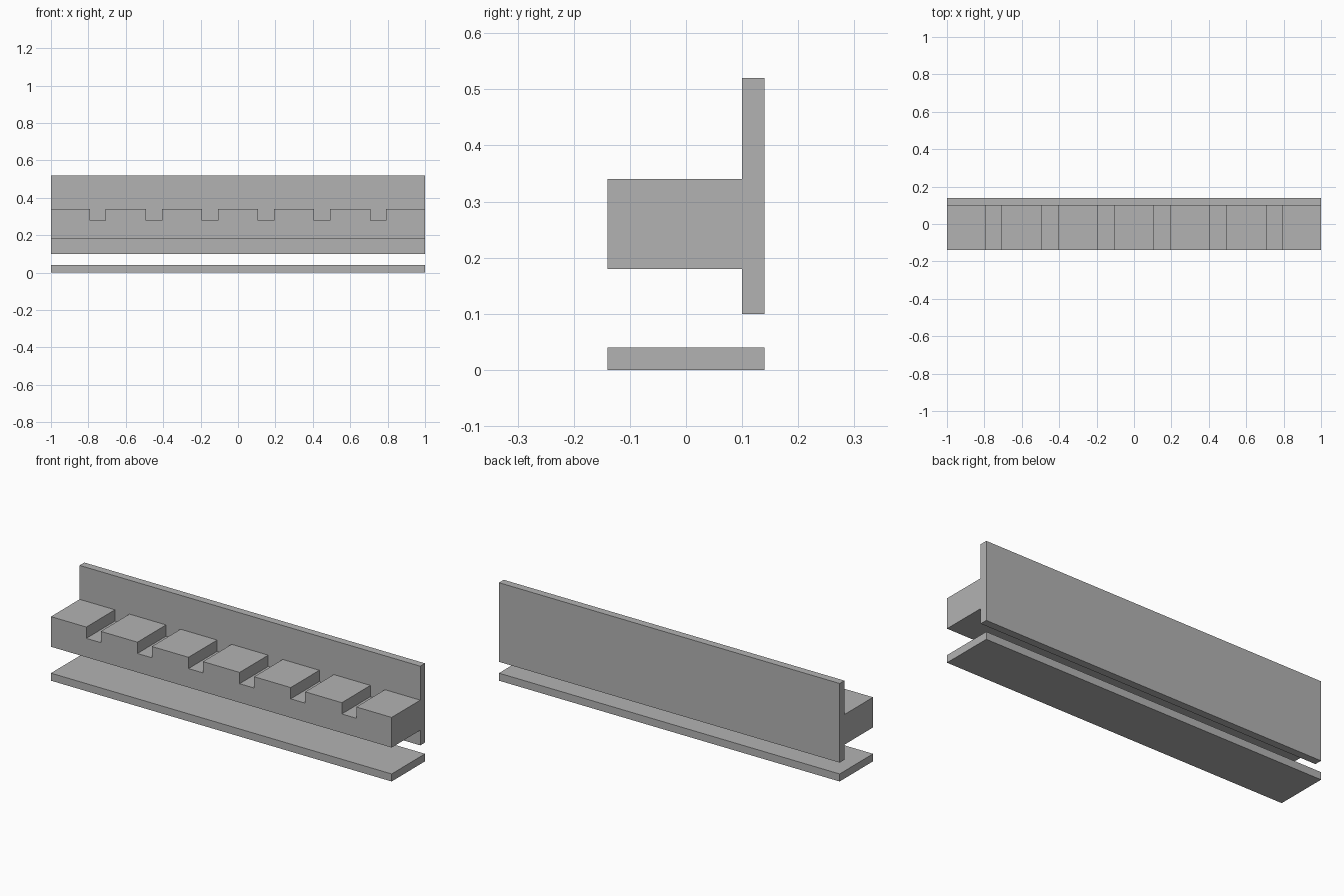
import bpy
import bmesh
from mathutils import Vector

cube = bpy.data.objects.get("Cube")
if cube:
    bpy.data.objects.remove(cube, do_unlink=True)

# One matte grey for every part
GREY = (0.45, 0.45, 0.45, 1.0)
grey = bpy.data.materials.new("plain_grey")
grey.use_nodes = True
grey.diffuse_color = GREY
grey.node_tree.nodes["Principled BSDF"].inputs["Base Color"].default_value = GREY


def extrude_profile(name, outline, y_front, y_back):
    """Extrude an (x, z) outline from y_front to y_back."""
    bm = bmesh.new()
    face = bm.faces.new([bm.verts.new((x, y_front, z)) for x, z in outline])
    grown = bmesh.ops.extrude_face_region(bm, geom=[face])["geom"]
    moved = [v for v in grown if isinstance(v, bmesh.types.BMVert)]
    bmesh.ops.translate(bm, verts=moved, vec=Vector((0, y_back - y_front, 0)))
    bmesh.ops.recalc_face_normals(bm, faces=bm.faces)
    mesh = bpy.data.meshes.new(name)
    bm.to_mesh(mesh)
    bm.free()
    mesh.materials.append(grey)
    obj = bpy.data.objects.new(name, mesh)
    bpy.context.collection.objects.link(obj)
    return obj


def slab(bottom, top):
    """Full-length rectangular outline."""
    return [(-1, bottom), (1, bottom), (1, top), (-1, top)]


# Base plate and upright back panel
extrude_profile("base_plate", slab(0, 0.04), -0.14, 0.14)
extrude_profile("back_panel", slab(0.10, 0.52), 0.10, 0.14)

# Notched rail: six evenly spaced slots cut across its top
BOTTOM, TOP, SLOT_FLOOR = 0.18, 0.34, 0.28
PITCH, HALF_SLOT = 0.30, 0.0425
outline = [(-1, TOP), (-1, BOTTOM), (1, BOTTOM), (1, TOP)]
for i in range(6):
    x = (2.5 - i) * PITCH
    left, right = x + HALF_SLOT, x - HALF_SLOT
    outline += [(left, TOP), (left, SLOT_FLOOR), (right, SLOT_FLOOR), (right, TOP)]
extrude_profile("notched_rail", outline, -0.14, 0.10)
